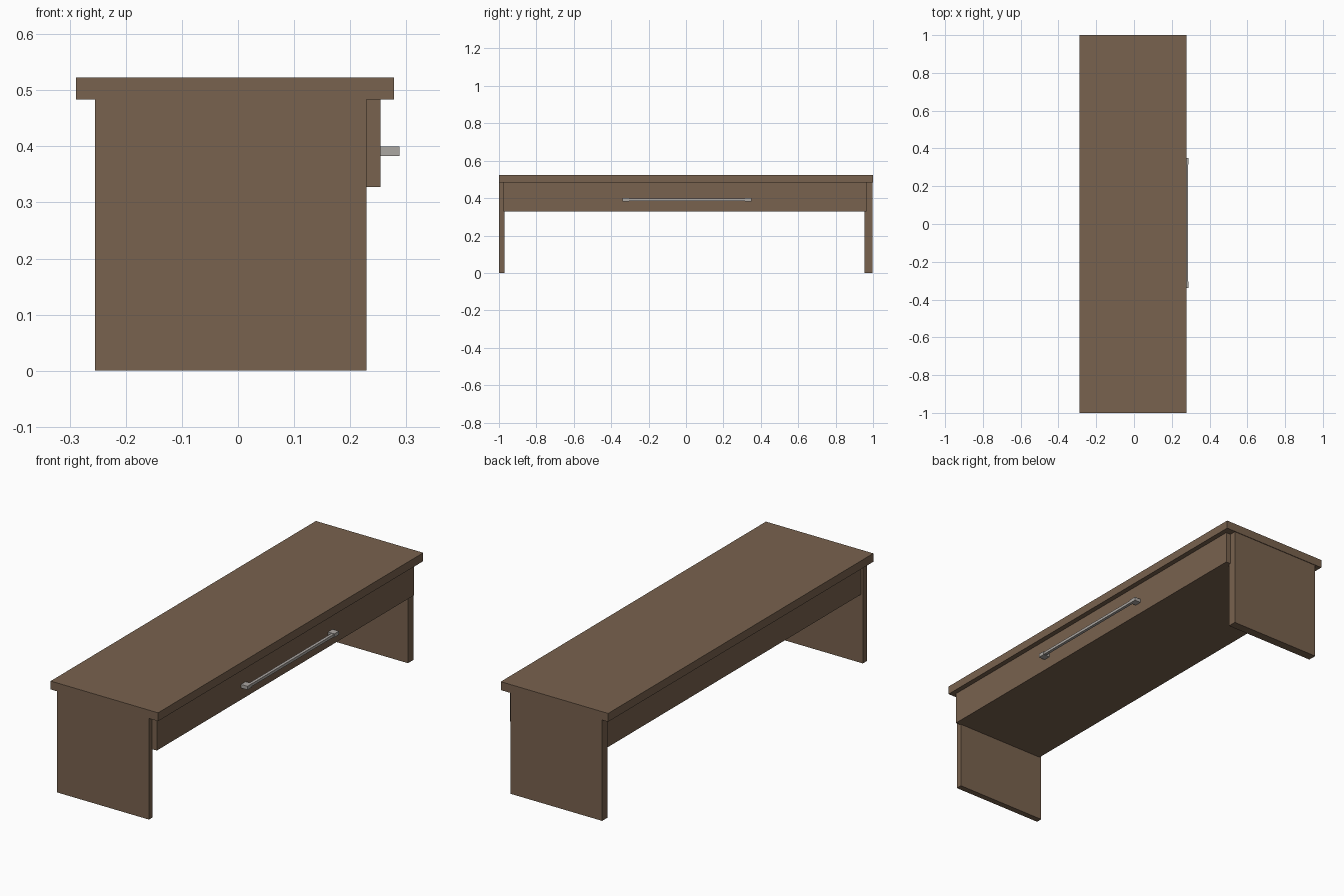
import bpy

if "Cube" in bpy.data.objects:
    bpy.data.objects.remove(bpy.data.objects["Cube"])


def material(name, rgb):
    m = bpy.data.materials.new(name)
    m.diffuse_color = (*rgb, 1.0)
    m.use_nodes = True
    m.node_tree.nodes["Principled BSDF"].inputs["Base Color"].default_value = m.diffuse_color
    return m


wood = material("brown wood", (0.19, 0.122, 0.077))
metal = material("grey metal", (0.41, 0.385, 0.36))


def box(name, x, y, z, mat):
    """Box from (min, max) extents on each axis."""
    lo, hi = zip(x, y, z)
    verts = [(a, b, c) for a in (lo[0], hi[0]) for b in (lo[1], hi[1]) for c in (lo[2], hi[2])]
    faces = [(0, 1, 3, 2), (4, 6, 7, 5), (0, 4, 5, 1), (2, 3, 7, 6), (0, 2, 6, 4), (1, 5, 7, 3)]
    mesh = bpy.data.meshes.new(name)
    mesh.from_pydata(verts, [], faces)
    mesh.materials.append(mat)
    ob = bpy.data.objects.new(name, mesh)
    bpy.context.collection.objects.link(ob)
    return ob


# Table top
box("table_top", (-0.289, 0.278), (-1, 1), (0.483, 0.523), wood)

# Slab legs at both ends
box("left_leg", (-0.255, 0.229), (-0.999, -0.97), (0, 0.483), wood)
box("right_leg", (-0.255, 0.229), (0.955, 0.997), (0, 0.483), wood)

# Drawer box between the legs and its overlapping front
box("drawer_box", (-0.245, 0.229), (-0.97, 0.955), (0.327, 0.483), wood)
box("drawer_front", (0.229, 0.254), (-0.975, 0.965), (0.327, 0.483), wood)

# Handle: two mounting blocks carrying a slimmer bar
for side, y0, y1 in (("left", -0.34, -0.305), ("right", 0.315, 0.35)):
    box(side + "_handle_post", (0.254, 0.288), (y0, y1), (0.383, 0.4), metal)
box("handle_bar", (0.272, 0.286), (-0.305, 0.315), (0.385, 0.398), metal)
